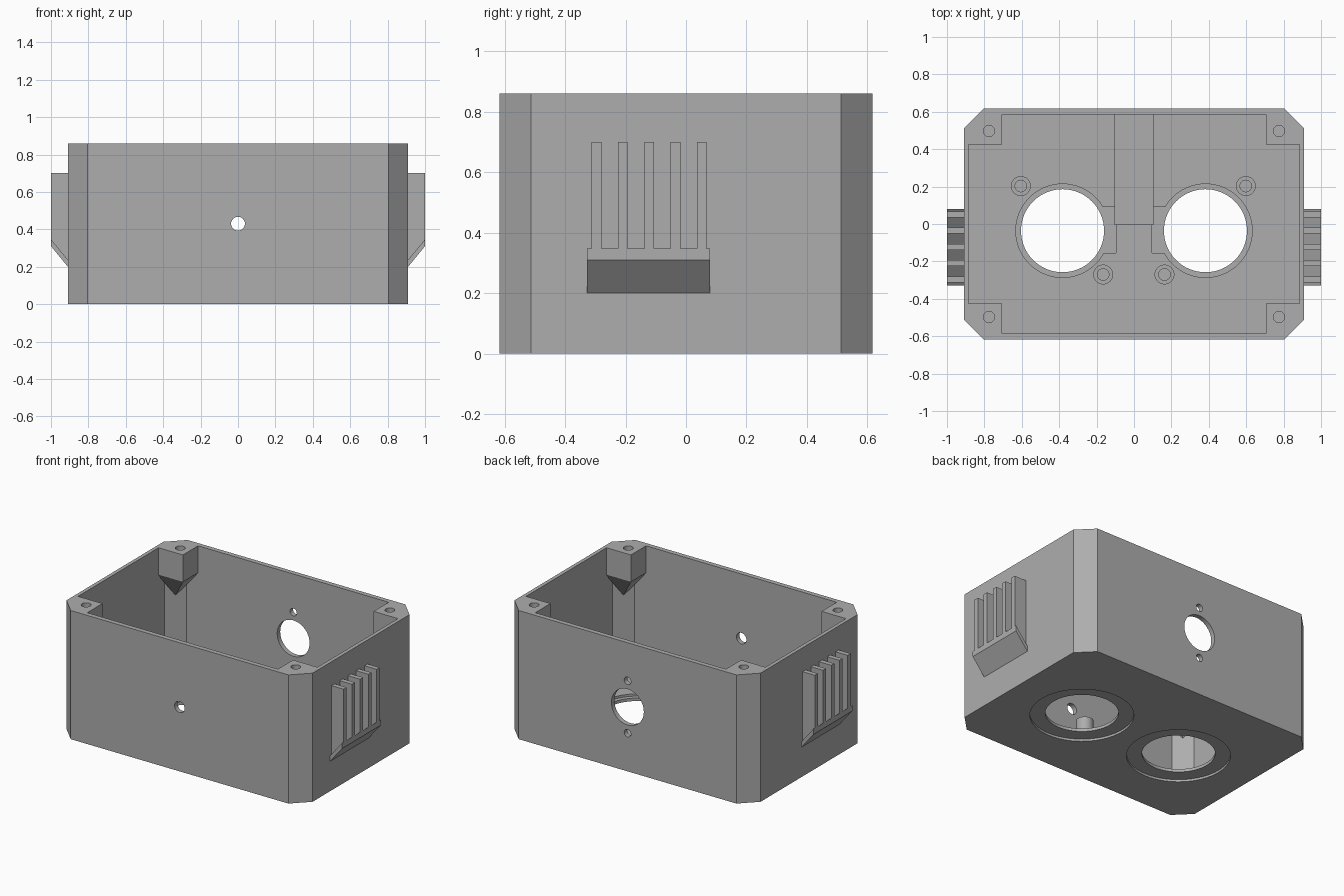
import bpy, bmesh, math
from mathutils import Vector, Matrix

old = bpy.data.objects.get("Cube")
if old:
    bpy.data.objects.remove(old, do_unlink=True)

grey = bpy.data.materials.new("plain grey")
grey.use_nodes = True
colour = (0.42, 0.42, 0.42, 1)
grey.diffuse_color = colour
grey.node_tree.nodes["Principled BSDF"].inputs["Base Color"].default_value = colour

HX, HY, H = 0.91, 0.617, 0.86      # outer half sizes and height
IX, IY, FLOOR = 0.885, 0.585, 0.05  # inner half sizes and floor top


def make(name, bm):
    bmesh.ops.recalc_face_normals(bm, faces=bm.faces)
    mesh = bpy.data.meshes.new(name)
    bm.to_mesh(mesh)
    bm.free()
    mesh.materials.append(grey)
    ob = bpy.data.objects.new(name, mesh)
    bpy.context.collection.objects.link(ob)
    return ob


def hull(name, points):
    bm = bmesh.new()
    for p in points:
        bm.verts.new(p)
    bmesh.ops.convex_hull(bm, input=bm.verts)
    bmesh.ops.dissolve_limit(bm, angle_limit=0.01, verts=bm.verts, edges=bm.edges)
    return make(name, bm)


def box(name, x0, x1, y0, y1, z0, z1):
    return hull(name, [(x, y, z) for x in (x0, x1) for y in (y0, y1) for z in (z0, z1)])


def chamfered(name, hx, hy, c, z0, z1):
    corners = [(hx, hy - c), (hx - c, hy)]
    return hull(name, [(sx * x, sy * y, z) for x, y in corners
                       for sx in (-1, 1) for sy in (-1, 1) for z in (z0, z1)])


def cylinder(name, centre, r, depth, axis="Z", n=48):
    bm = bmesh.new()
    turn = Matrix.Rotation(math.pi / 2, 4, "X") if axis == "Y" else Matrix()
    bmesh.ops.create_cone(bm, cap_ends=True, segments=n, radius1=r, radius2=r, depth=depth,
                          matrix=Matrix.Translation(Vector(centre)) @ turn)
    return make(name, bm)


def combine(target, tool, operation):
    mod = target.modifiers.new("combine", "BOOLEAN")
    mod.operation, mod.solver, mod.object = operation, "EXACT", tool
    bpy.context.view_layer.objects.active = target
    bpy.ops.object.modifier_apply(modifier=mod.name)
    bpy.data.objects.remove(tool, do_unlink=True)


# Open case with chamfered corners
case = chamfered("case", HX, HY, 0.105, 0, H)
combine(case, chamfered("cavity", IX, IY, 0.095, FLOOR, H + 0.2), "DIFFERENCE")

# Corner screw posts, tapering into the corners
outline = [(0.705, 0.425), (0.895, 0.425), (0.895, 0.515), (0.805, 0.605), (0.705, 0.605)]
for sx in (-1, 1):
    for sy in (-1, 1):
        points = [(sx * x, sy * y, z) for x, y in outline for z in (0.68, H)]
        points.append((sx * 0.84, sy * 0.54, 0.51))
        combine(case, hull("post", points), "UNION")
        combine(case, cylinder("screw_hole", (sx * 0.775, sy * 0.497, H), 0.03, 0.3, n=24),
                "DIFFERENCE")

# Large floor openings, stepped on both faces
for sx in (-1, 1):
    x, y = sx * 0.382, -0.036
    combine(case, cylinder("opening", (x, y, 0), 0.222, 0.3, n=64), "DIFFERENCE")
    combine(case, cylinder("outer_step", (x, y, 0), 0.315, 0.03, n=64), "DIFFERENCE")
    combine(case, cylinder("inner_step", (x, y, FLOOR), 0.25, 0.03, n=64), "DIFFERENCE")
    a, b = sorted((sx * 0.095, sx * 0.22))
    combine(case, box("slot", a, b, -0.155, 0.09, FLOOR - 0.015, FLOOR + 0.02), "DIFFERENCE")

# Low strip from the back wall to the middle of the floor
combine(case, box("strip", -0.105, 0.105, -0.005, IY + 0.01, FLOOR - 0.01, FLOOR + 0.02), "UNION")

# Hollow standoffs on the floor
for x, y in ((-0.605, 0.203), (0.598, 0.203), (-0.165, -0.27), (0.163, -0.27)):
    combine(case, cylinder("standoff", (x, y, 0.0925), 0.053, 0.105, n=32), "UNION")
    combine(case, cylinder("bore", (x, y, 0.125), 0.031, 0.15, n=24), "DIFFERENCE")

# Front hole, back opening and its two screw holes
mid = 0.43
combine(case, cylinder("front_hole", (0, -HY, mid), 0.037, 0.2, "Y", 32), "DIFFERENCE")
combine(case, cylinder("back_opening", (0, HY, mid), 0.12, 0.2, "Y"), "DIFFERENCE")
for dz in (-0.175, 0.175):
    combine(case, cylinder("back_hole", (0, HY, mid + dz), 0.025, 0.2, "Y", 24), "DIFFERENCE")

# Finned brackets on both sides
for sx, side in ((1, "left"), (-1, "right")):
    section = [(HX - 0.01, 0.19), (HX, 0.2), (1, 0.31), (1, 0.347), (HX, 0.237), (HX - 0.01, 0.225)]
    hull(side + "_sloped_shelf", [(sx * x, y, z) for x, z in section for y in (-0.328, 0.08)])
    for i in range(5):
        y = -0.296 + i * 0.087
        profile = [(HX - 0.01, 0.22), (1, 0.33), (1, 0.7), (HX - 0.01, 0.7)]
        hull(f"{side}_fin_{i + 1}", [(sx * x, y + d, z) for x, z in profile for d in (-0.016, 0.016)])

# Smooth the round holes, keep the flat edges sharp
bpy.ops.object.select_all(action="DESELECT")
case.select_set(True)
bpy.context.view_layer.objects.active = case
bpy.ops.object.shade_smooth_by_angle(angle=math.radians(30))
